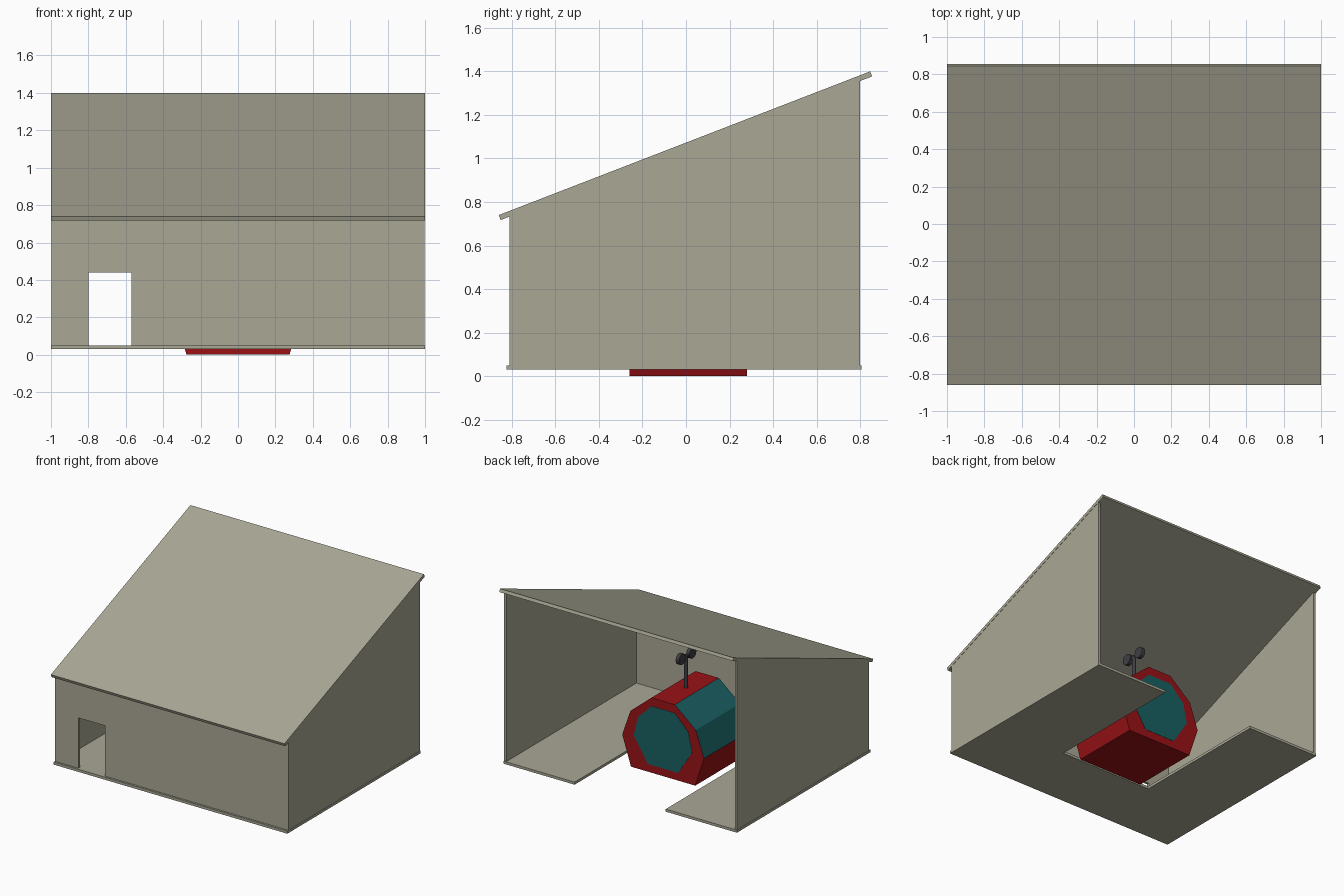
import bpy, bmesh, math
from mathutils import Matrix, Vector

if "Cube" in bpy.data.objects:
    bpy.data.objects.remove(bpy.data.objects["Cube"])


def material(name, rgb):
    m = bpy.data.materials.new(name)
    m.diffuse_color = (*rgb, 1)
    m.use_nodes = True
    m.node_tree.nodes["Principled BSDF"].inputs["Base Color"].default_value = m.diffuse_color
    return m


KHAKI = material("khaki", (0.40, 0.39, 0.30))
RED = material("red", (0.32, 0.006, 0.008))
TEAL = material("teal", (0.01, 0.12, 0.125))
DARK = material("dark_grey", (0.05, 0.05, 0.055))


def prism(name, pts, axis, a, b, mats):
    """Extrude a 2D profile along x, y or z from a to b."""
    def place(p, t):
        return {"x": (t, p[0], p[1]), "y": (p[0], t, p[1]), "z": (p[0], p[1], t)}[axis]
    bm = bmesh.new()
    lo = [bm.verts.new(place(p, a)) for p in pts]
    hi = [bm.verts.new(place(p, b)) for p in pts]
    n = len(pts)
    bm.faces.new(lo)
    bm.faces.new(hi[::-1])
    for i in range(n):
        bm.faces.new((lo[i], lo[(i + 1) % n], hi[(i + 1) % n], hi[i]))
    bmesh.ops.recalc_face_normals(bm, faces=bm.faces)
    me = bpy.data.meshes.new(name)
    bm.to_mesh(me)
    bm.free()
    for m in mats:
        me.materials.append(m)
    ob = bpy.data.objects.new(name, me)
    bpy.context.collection.objects.link(ob)
    return ob


def rod(name, p, q, radius, sides=12):
    p, q = Vector(p), Vector(q)
    bpy.ops.mesh.primitive_cylinder_add(vertices=sides, radius=radius, depth=(q - p).length)
    ob = bpy.context.object
    ob.name = name
    ob.location = (p + q) / 2
    ob.rotation_euler = (q - p).to_track_quat("Z", "Y").to_euler()
    ob.data.materials.append(DARK)
    bpy.ops.object.shade_smooth_by_angle(angle=math.radians(40))
    return ob


# Floor with a bay open at the back
prism("floor", [(-1, -.825), (1, -.825), (1, .805), (.39, .805), (.39, -.31),
                (-.39, -.31), (-.39, .805), (-1, .805)], "z", .03, .05, [KHAKI])

# Sloping roof
prism("roof", [(-.86, .74), (.846, 1.40), (.855, 1.377), (-.851, .717)],
      "x", -1, 1, [KHAKI])

# Side walls, rising flush with the roof
for side, x in (("left", -.998), ("right", .978)):
    prism(side + "_wall", [(-.81, .05), (.80, .05), (.80, 1.38), (-.81, .757)],
          "x", x, x + .02, [KHAKI])

# Front wall with a doorway
prism("front_wall", [(-.998, .05), (-.80, .05), (-.80, .44), (-.57, .44), (-.57, .05),
                     (.998, .05), (.998, .745), (-.998, .745)], "y", -.81, -.79, [KHAKI])

# Eight-sided cabin with glazed upper sides
half = [(.275, 0), (.35, .23), (.28, .43), (.10, .58)]
cabin = prism("cabin", half + [(-x, z) for x, z in half[::-1]],
              "y", -.26, .28, [RED, TEAL])
for f in cabin.data.polygons:
    if abs(f.normal.x) > .5 and f.center.z > .3:
        f.material_index = 1

# End windows, slightly proud of the cabin ends
pane = [(.13, .06), (.25, .25), (.215, .40), (.10, .515)]
for side, y in (("front", -.262), ("back", .279)):
    prism(side + "_window", pane + [(-x, z) for x, z in pane[::-1]],
          "y", y, y + .003, [TEAL])

# Mast with a crossbar and two round lamps
rod("mast", (0, 0, .57), (0, 0, .83), .015)
rod("crossbar", (0, -.06, .82), (0, .06, .82), .01)
for side, y in (("front", -.065), ("back", .065)):
    rod(side + "_lamp", (-.014, y, .825), (.014, y, .825), .042, 16)
